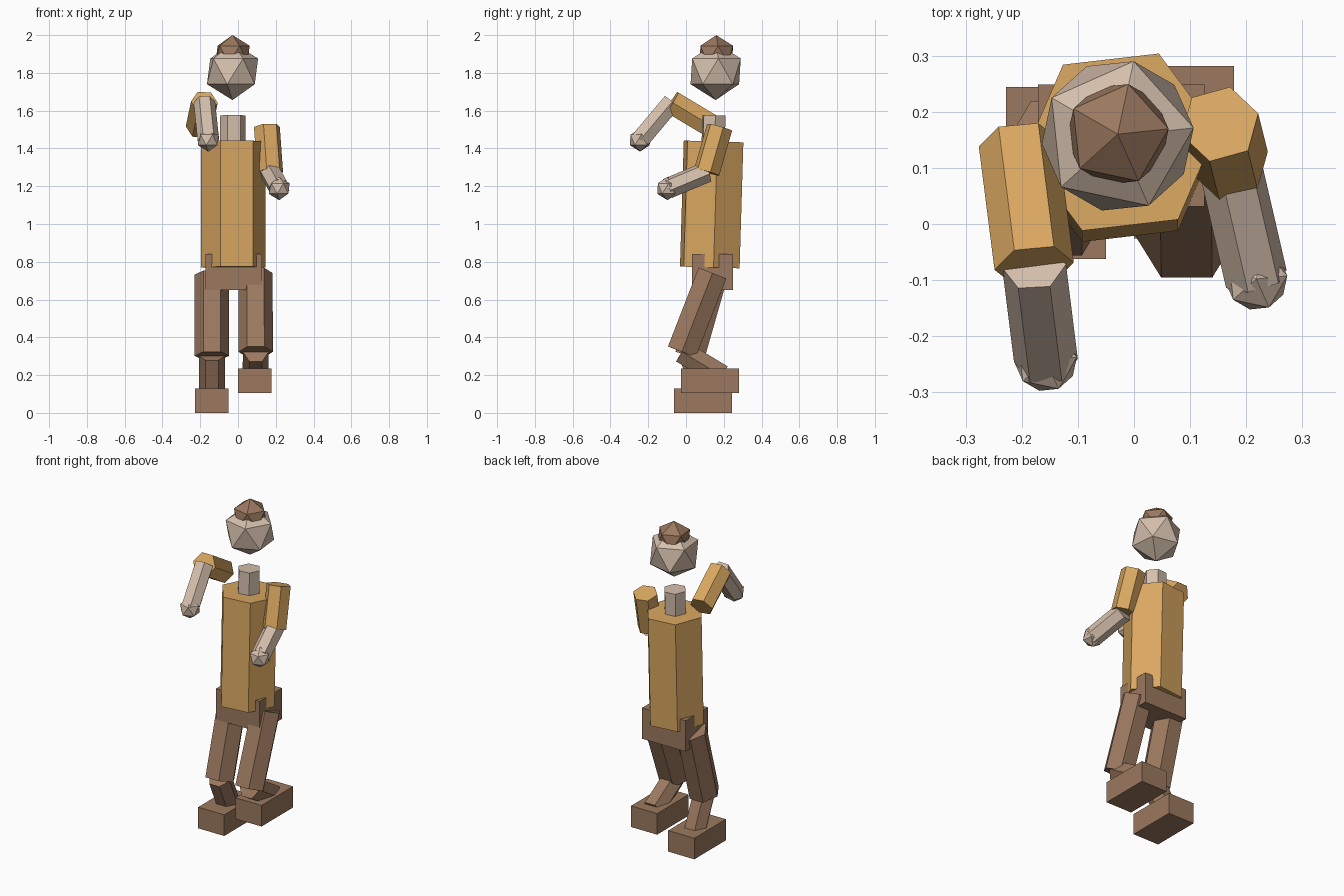
import bpy
import bmesh
from math import radians, cos, sin, tau
from mathutils import Vector, Matrix

cube = bpy.data.objects.get("Cube")
if cube:
    bpy.data.objects.remove(cube, do_unlink=True)


def make_material(name, rgb):
    mat = bpy.data.materials.new(name)
    mat.use_nodes = True
    color = (*rgb, 1.0)
    mat.diffuse_color = color
    mat.node_tree.nodes["Principled BSDF"].inputs["Base Color"].default_value = color
    return mat


MUSTARD = make_material("mustard shirt", (0.70, 0.39, 0.12))
SKIN = make_material("pale skin", (0.66, 0.52, 0.41))
BROWN = make_material("warm brown", (0.33, 0.19, 0.115))


def finish(name, bm, mat):
    bmesh.ops.recalc_face_normals(bm, faces=bm.faces)
    mesh = bpy.data.meshes.new(name)
    bm.to_mesh(mesh)
    bm.free()
    mesh.materials.append(mat)
    obj = bpy.data.objects.new(name, mesh)
    bpy.context.collection.objects.link(obj)
    return obj


def hex_prism(name, start, end, radius, mat, spin=0):
    """Six-sided limb between two points, corners sideways unless spun."""
    start, end = Vector(start), Vector(end)
    axis = (end - start).normalized()
    side = Vector((1, 0, 0))
    side = (side - axis * side.dot(axis)).normalized()
    up = axis.cross(side)
    bm = bmesh.new()
    rings = []
    for point in (start, end):
        angles = [radians(spin) + tau * i / 6 for i in range(6)]
        rings.append([bm.verts.new(point + radius * (cos(a) * side + sin(a) * up))
                      for a in angles])
    for i in range(6):
        j = (i + 1) % 6
        bm.faces.new((rings[0][i], rings[0][j], rings[1][j], rings[1][i]))
    bm.faces.new(rings[0])
    bm.faces.new(rings[1])
    return finish(name, bm, mat)


def ball(name, center, radius, mat, turn=0):
    """Twenty-sided low-poly ball."""
    bm = bmesh.new()
    place = Matrix.Translation(center) @ Matrix.Rotation(radians(turn), 4, 'Z')
    bmesh.ops.create_icosphere(bm, subdivisions=1, radius=radius, matrix=place)
    return finish(name, bm, mat)


def box(name, center, size, mat):
    bm = bmesh.new()
    place = Matrix.Translation(center) @ Matrix.Diagonal((*size, 1))
    bmesh.ops.create_cube(bm, size=1, matrix=place)
    return finish(name, bm, mat)


# Head, hair and body
ball("head", (-0.029, 0.157, 1.808), 0.152, SKIN, turn=6)
ball("hair", (-0.029, 0.160, 1.898), 0.102, BROWN, turn=6)
hex_prism("neck", (-0.028, 0.142, 1.36), (-0.028, 0.148, 1.575), 0.067, SKIN, spin=6.6)
hex_prism("torso", (-0.024, 0.126, 0.77), (-0.024, 0.146, 1.437), 0.172, MUSTARD, spin=6.6)
box("pelvis", (-0.0225, 0.14, 0.745), (0.297, 0.217, 0.19), BROWN)

# Arms: shoulder, elbow, hand, and the spin of each sleeve
arms = {
    "left": ((0.153, 0.178, 1.513), (0.170, 0.110, 1.275), (0.218, -0.098, 1.188), -15),
    "right": ((-0.206, 0.145, 1.513), (-0.178, -0.075, 1.645), (-0.157, -0.243, 1.445), 0),
}
for side, (shoulder, elbow, hand, spin) in arms.items():
    hex_prism(side + "_upper_arm", shoulder, elbow, 0.071, MUSTARD, spin)
    hex_prism(side + "_forearm", elbow, hand, 0.057, SKIN, spin)
    ball(side + "_hand", hand, 0.062, SKIN, turn=6)

# Legs: hip, knee, ankle, and the middle of each foot
legs = {
    "left": ((0.092, 0.140, 0.740), (0.094, -0.022, 0.323), (0.092, 0.190, 0.196), (0.089, 0.128, 0.170)),
    "right": ((-0.138, 0.143, 0.732), (-0.138, 0.020, 0.302), (-0.138, 0.120, 0.080), (-0.139, 0.091, 0.065)),
}
for side, (hip, knee, ankle, foot) in legs.items():
    hex_prism(side + "_thigh", hip, knee, 0.091, BROWN)
    hex_prism(side + "_shin", knee, ankle, 0.068, BROWN)
    box(side + "_foot", foot, (0.178, 0.307, 0.13), BROWN)
